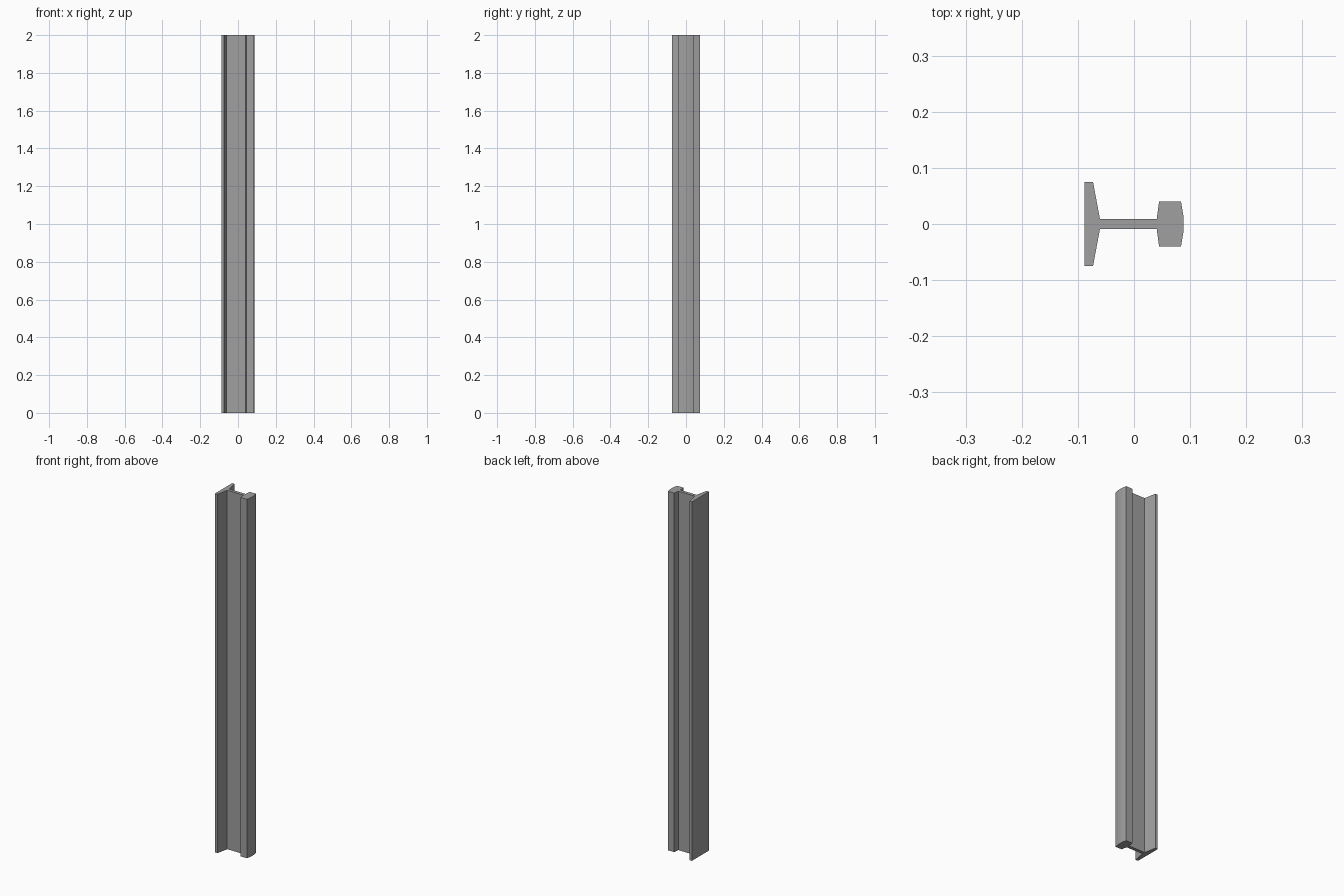
import bpy, bmesh

if "Cube" in bpy.data.objects:
    bpy.data.objects.remove(bpy.data.objects["Cube"])

LENGTH = 2.0

# Upper half of the rail cross-section, from foot to head crown
half = [(-0.0885, 0.075), (-0.073, 0.075), (-0.0607, 0.009), (0.0405, 0.009),
        (0.0447, 0.04), (0.0838, 0.04), (0.0878, 0.016)]
# Mirror it, with the crown point between the halves
profile = half + [(0.0885, 0.0)] + [(x, -y) for x, y in reversed(half)]

# Extrude the profile upright
bm = bmesh.new()
face = bm.faces.new([bm.verts.new((x, y, 0)) for x, y in profile])
ext = bmesh.ops.extrude_face_region(bm, geom=[face], use_keep_orig=True)
top = [v for v in ext["geom"] if isinstance(v, bmesh.types.BMVert)]
bmesh.ops.translate(bm, verts=top, vec=(0, 0, LENGTH))
bmesh.ops.recalc_face_normals(bm, faces=bm.faces)

mesh = bpy.data.meshes.new("rail_beam")
bm.to_mesh(mesh)
bm.free()
rail = bpy.data.objects.new("rail_beam", mesh)
bpy.context.collection.objects.link(rail)

# Dark steel
steel = bpy.data.materials.new("dark_steel")
steel.diffuse_color = (0.35, 0.35, 0.35, 1.0)
steel.use_nodes = True
steel.node_tree.nodes["Principled BSDF"].inputs["Base Color"].default_value = steel.diffuse_color
mesh.materials.append(steel)
